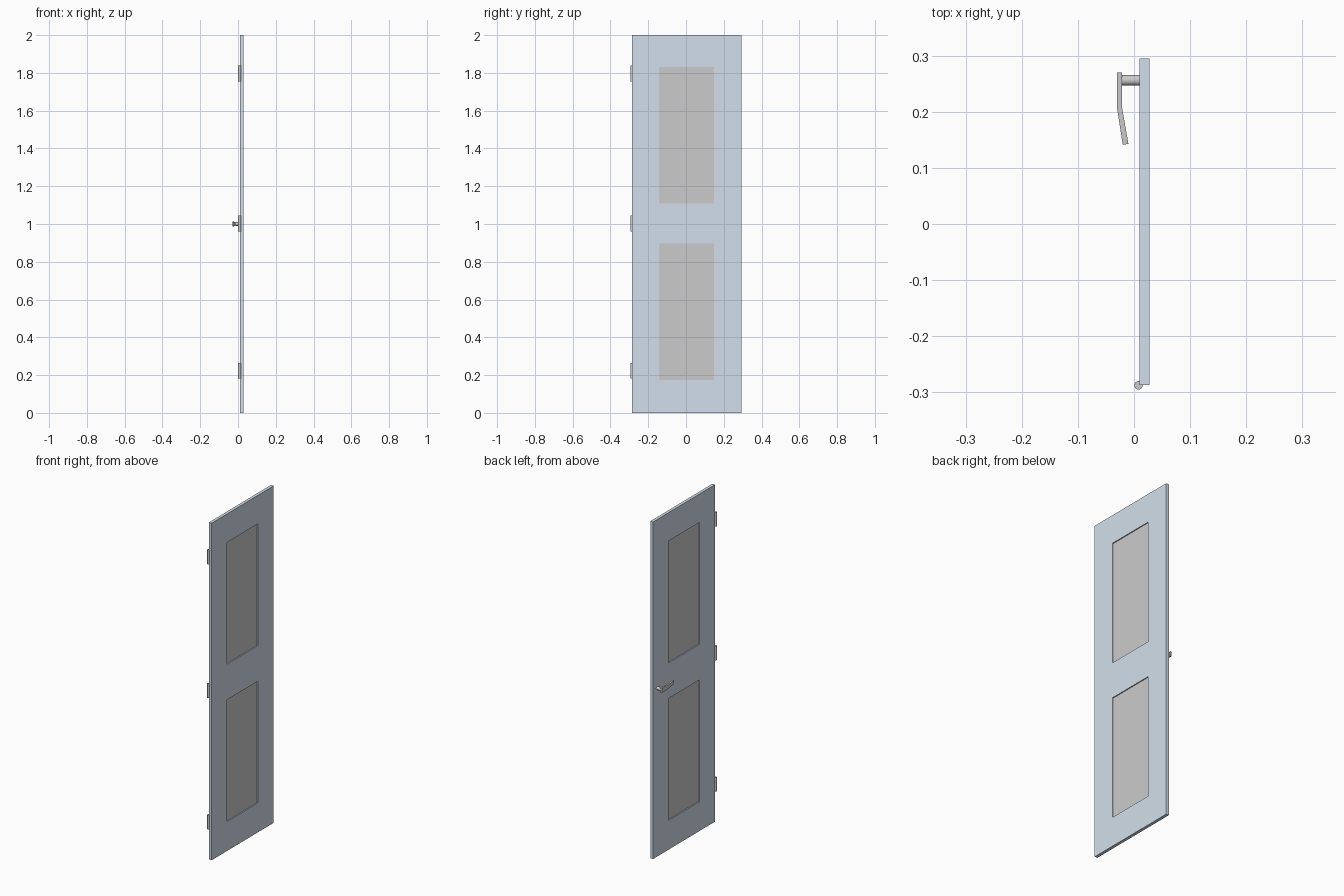
import bpy, bmesh, math

if "Cube" in bpy.data.objects:
    bpy.data.objects.remove(bpy.data.objects["Cube"])

paint = bpy.data.materials.new("door_paint")
paint.diffuse_color = (0.65, 0.74, 0.83, 1)
paint.use_nodes = True
paint.node_tree.nodes["Principled BSDF"].inputs["Base Color"].default_value = paint.diffuse_color

X0, X1 = 0.010, 0.028            # door faces
YS = [-0.287, -0.143, 0.148, 0.295]
ZS = [0.0, 0.174, 0.897, 1.108, 1.831, 2.0]


def mesh_object(name, bm, mat=None):
    bmesh.ops.recalc_face_normals(bm, faces=bm.faces)
    me = bpy.data.meshes.new(name)
    bm.to_mesh(me)
    bm.free()
    ob = bpy.data.objects.new(name, me)
    bpy.context.collection.objects.link(ob)
    if mat:
        me.materials.append(mat)
    return ob


def box(name, lo, hi):
    bm = bmesh.new()
    bmesh.ops.create_cube(bm, size=1)
    for v in bm.verts:
        v.co = [(a + b) / 2 + c * (b - a) for a, b, c in zip(lo, hi, v.co)]
    return mesh_object(name, bm)


def cylinder(name, loc, r, depth, rot=(0, 0, 0)):
    bpy.ops.mesh.primitive_cylinder_add(vertices=24, radius=r, depth=depth,
                                        location=loc, rotation=rot)
    ob = bpy.context.object
    ob.name = name
    bpy.ops.object.shade_smooth_by_angle(angle=math.radians(40))
    return ob


# Door frame: a grid of cells with two openings, pulled out to full thickness
bm = bmesh.new()
grid = [[bm.verts.new((X0, y, z)) for z in ZS] for y in YS]
for i in range(3):
    for j in range(5):
        if i == 1 and j in (1, 3):
            continue
        bm.faces.new((grid[i][j], grid[i + 1][j], grid[i + 1][j + 1], grid[i][j + 1]))
ext = bmesh.ops.extrude_face_region(bm, geom=bm.faces[:], use_keep_orig=True)
moved = [g for g in ext["geom"] if isinstance(g, bmesh.types.BMVert)]
bmesh.ops.translate(bm, verts=moved, vec=(X1 - X0, 0, 0))
mesh_object("door_frame", bm, paint)

# Recessed panels
for name, j in (("lower_panel", 1), ("upper_panel", 3)):
    box(name, (0.016, YS[1], ZS[j]), (0.022, YS[2], ZS[j + 1]))

# Hinge barrels
for name, z in (("lower_hinge", 0.223), ("middle_hinge", 1.002), ("upper_hinge", 1.796)):
    cylinder(name, (0.008, -0.2875, z), 0.0075, 0.084)

# Handle spindle
cylinder("handle_spindle", (-0.0065, 0.256, 1.0), 0.0095, 0.035, (0, math.pi / 2, 0))

# Handle lever: bent flat bar that narrows to the tip (x outer, x inner, y outer, y inner, half height)
bm = bmesh.new()
rings = []
for xo, xi, yo, yi, h in ((-0.030, -0.021, 0.270, 0.270, 0.014),
                          (-0.030, -0.021, 0.205, 0.206, 0.012),
                          (-0.020, -0.010, 0.141, 0.143, 0.010)):
    rings.append([bm.verts.new(p) for p in ((xo, yo, 1 - h), (xi, yi, 1 - h),
                                            (xi, yi, 1 + h), (xo, yo, 1 + h))])
for a, b in zip(rings, rings[1:]):
    for k in range(4):
        n = (k + 1) % 4
        bm.faces.new((a[k], a[n], b[n], b[k]))
bm.faces.new(rings[0])
bm.faces.new(rings[-1])
mesh_object("handle_lever", bm)
